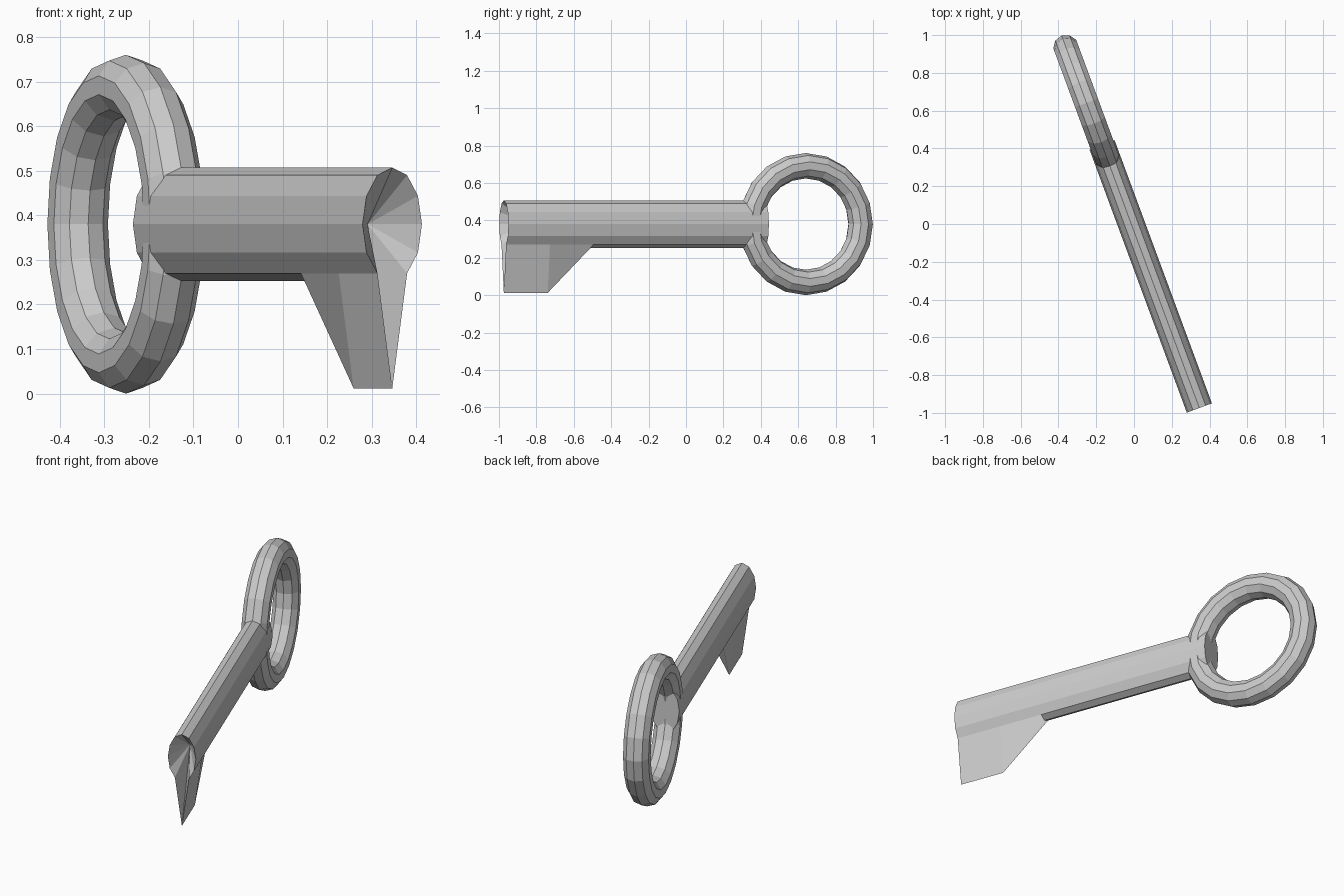
import bpy, bmesh, math
from mathutils import Matrix

if "Cube" in bpy.data.objects:
    bpy.data.objects.remove(bpy.data.objects["Cube"])

ANGLE = math.radians(20.3)
PLACE = Matrix.Translation((0.346, -0.974, 0.38)) @ Matrix.Rotation(ANGLE, 4, 'Z')
RX, RZ, SIDES = 0.071, 0.127, 12


def finish(bm, name):
    bmesh.ops.recalc_face_normals(bm, faces=bm.faces[:])
    bm.transform(PLACE)
    me = bpy.data.meshes.new(name)
    bm.to_mesh(me)
    bm.free()
    ob = bpy.data.objects.new(name, me)
    bpy.context.collection.objects.link(ob)
    return ob


def bridge(bm, a, b):
    n = len(a)
    for i in range(n):
        j = (i + 1) % n
        bm.faces.new((a[i], a[j], b[j], b[i]))


# Oval shaft: the lowest vertex of the first two loops is pulled down as the bit
bm = bmesh.new()
loops = []
for y, drop in ((0, 0.368), (0.25, 0.368), (0.495, RZ), (1.485, RZ)):
    loop = []
    for i in range(SIDES):
        a = 2 * math.pi * i / SIDES
        z = -drop if i == SIDES // 2 else RZ * math.cos(a)
        loop.append(bm.verts.new((RX * math.sin(a), y, z)))
    loops.append(loop)
for a, b in zip(loops, loops[1:]):
    bridge(bm, a, b)
bm.faces.new(loops[-1])
# Hollow cone in the tip
apex = bm.verts.new((0, 0.16, 0))
for i in range(SIDES):
    bm.faces.new((loops[0][i], loops[0][(i + 1) % SIDES], apex))
finish(bm, "key_shaft_and_bit")

# Ring handle
bm = bmesh.new()
MAJOR, MINOR, SEG, TUBE = 0.312, 0.068, 20, 10
rings = []
for i in range(SEG):
    a = 2 * math.pi * i / SEG
    ring = []
    for j in range(TUBE):
        b = 2 * math.pi * j / TUBE
        r = MAJOR + MINOR * math.cos(b)
        ring.append(bm.verts.new((MINOR * math.sin(b), 1.722 + r * math.cos(a), r * math.sin(a))))
    rings.append(ring)
for i in range(SEG):
    bridge(bm, rings[i], rings[(i + 1) % SEG])
finish(bm, "key_ring")
